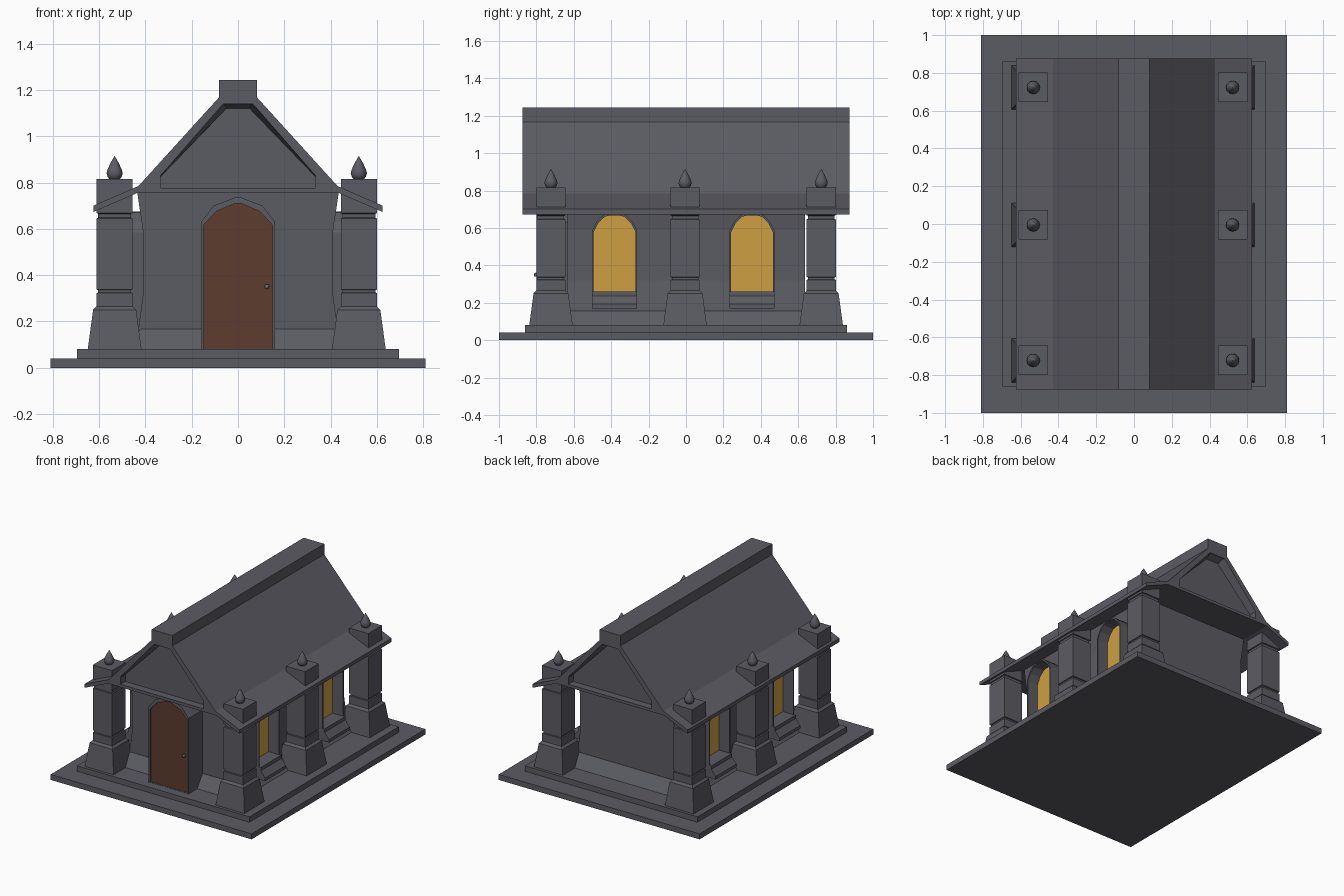
import bpy, bmesh, math

if "Cube" in bpy.data.objects:
    bpy.data.objects.remove(bpy.data.objects["Cube"], do_unlink=True)


def material(name, rgb):
    m = bpy.data.materials.new(name)
    m.use_nodes = True
    m.diffuse_color = (*rgb, 1)
    node = next(n for n in m.node_tree.nodes if n.type == 'BSDF_PRINCIPLED')
    node.inputs["Base Color"].default_value = (*rgb, 1)
    node.inputs["Roughness"].default_value = 0.8
    return m


STONE = material("grey stone", (0.105, 0.105, 0.125))
WOOD = material("brown wood", (0.11, 0.045, 0.028))
GLASS = material("amber glass", (0.61, 0.35, 0.055))
METAL = material("grey metal", (0.16, 0.16, 0.17))


def loft(name, loops, mats=(STONE,), end_material=0):
    """Skin a list of equal-length point loops and cap both ends."""
    bm = bmesh.new()
    rings = [[bm.verts.new(p) for p in loop] for loop in loops]
    n = len(rings[0])
    for a, b in zip(rings, rings[1:]):
        for i in range(n):
            j = (i + 1) % n
            bm.faces.new((a[i], a[j], b[j], b[i]))
    bm.faces.new(rings[0][::-1])
    last = bm.faces.new(rings[-1])
    last.material_index = end_material
    bmesh.ops.recalc_face_normals(bm, faces=bm.faces[:])
    mesh = bpy.data.meshes.new(name)
    bm.to_mesh(mesh)
    bm.free()
    for m in mats:
        mesh.materials.append(m)
    obj = bpy.data.objects.new(name, mesh)
    bpy.context.collection.objects.link(obj)
    return obj


def rect(hx, hy, z, cx=0, cy=0):
    return [(cx + sx * hx, cy + sy * hy, z)
            for sx, sy in ((-1, -1), (1, -1), (1, 1), (-1, 1))]


def on_y(profile, y):
    return [(a, y, z) for a, z in profile]


def on_x(profile, x, cy=0):
    return [(x, cy + a, z) for a, z in profile]


def mirrored(half):
    """Close a right-hand half profile, listed bottom to top."""
    return half + [(-a, z) for a, z in reversed(half)]


# Stepped foundation
loft("ground_slab", [rect(0.81, 1, 0), rect(0.81, 1, 0.04)])
loft("upper_step", [rect(0.695, 0.86, 0.04), rect(0.695, 0.86, 0.08)])

# Walls with sloping plinth and flared top
loft("plinth", [rect(0.49, 0.70, 0.08), rect(0.42, 0.636, 0.168)])
wall = mirrored([(0.43, 0.08), (0.43, 0.168), (0.41, 0.32), (0.41, 0.585), (0.435, 0.757)])
loft("walls", [on_y(wall, -0.635), on_y(wall, 0.635)])

# Roof body with a recessed panel in each gable
outer = mirrored([(0.43, 0.755), (0.43, 0.785), (0.083, 1.167)])
opening = mirrored([(0.335, 0.776), (0.335, 0.83), (0.06, 1.145)])
panel = mirrored([(0.335, 0.776), (0.335, 0.825), (0.05, 1.12)])
loft("roof_body", [on_y(panel, -0.82), on_y(opening, -0.875), on_y(outer, -0.875),
                   on_y(outer, 0.875), on_y(opening, 0.875), on_y(panel, 0.82)])
loft("ridge_cap", [rect(0.083, 0.875, 1.14), rect(0.083, 0.875, 1.243)])
for side, label in ((1, "left"), (-1, "right")):
    eave = [(side * a, z) for a, z in
            ((0.42, 0.758), (0.43, 0.785), (0.625, 0.70), (0.625, 0.673), (0.435, 0.755))]
    loft(label + "_eave", [on_y(eave, -0.875), on_y(eave, 0.875)])

# Porch with the door set into its arch
arch = mirrored([(0.16, 0.08), (0.16, 0.63), (0.105, 0.70), (0, 0.735)][:3] + [(0.015, 0.735)])
leaf = mirrored([(0.15, 0.081), (0.15, 0.615), (0.095, 0.675), (0.012, 0.71)])
loft("porch_and_door", [on_y(arch, -0.63), on_y(arch, -0.80),
                        on_y(leaf, -0.80), on_y(leaf, -0.787)], (STONE, WOOD), 1)
bpy.ops.mesh.primitive_uv_sphere_add(segments=10, ring_count=6, radius=0.011,
                                     location=(0.125, -0.802, 0.35))
knob = bpy.context.object
knob.name = "door_knob"
knob.data.materials.append(METAL)
bpy.ops.object.shade_smooth_by_angle()

# Arched window boxes and stepped sills
frame = mirrored([(0.12, 0.25), (0.12, 0.585), (0.095, 0.635), (0.058, 0.67), (0.03, 0.675)])
pane = mirrored([(0.113, 0.258), (0.113, 0.575), (0.088, 0.625), (0.052, 0.66), (0.025, 0.667)])
sill = [(0.40, 0.17), (0.57, 0.17), (0.57, 0.192), (0.535, 0.235), (0.535, 0.26), (0.40, 0.26)]
for side, label in ((1, "left"), (-1, "right")):
    for y, place in ((-0.382, "front"), (0.353, "back")):
        loft(f"{label}_{place}_window",
             [on_x(frame, side * 0.40, y), on_x(frame, side * 0.52, y),
              on_x(pane, side * 0.52, y), on_x(pane, side * 0.435, y)], (STONE, GLASS), 1)
        ledge = [(side * a, z) for a, z in sill]
        loft(f"{label}_{place}_sill", [on_y(ledge, y - 0.12), on_y(ledge, y + 0.12)])

# Buttress columns with grooves and pointed finials
sections = [(0.116, 0.08), (0.093, 0.25), (0.078, 0.265), (0.078, 0.322), (0.071, 0.325),
            (0.071, 0.335), (0.078, 0.338), (0.078, 0.645), (0.071, 0.648), (0.071, 0.665),
            (0.078, 0.668), (0.078, 0.815)]
bulb = [(0.018, 0.81), (0.03, 0.824), (0.035, 0.84), (0.031, 0.856), (0.018, 0.884), (0.001, 0.914)]
for x, label in ((0.522, "left"), (-0.533, "right")):
    for y, place in ((-0.722, "front"), (-0.005, "middle"), (0.723, "back")):
        loft(f"{label}_{place}_column", [rect(h, h, z, x, y) for h, z in sections])
        rings = [[(x + r * math.cos(k * math.tau / 12), y + r * math.sin(k * math.tau / 12), z)
                  for k in range(12)] for r, z in bulb]
        finial = loft(f"{label}_{place}_finial", rings)
        finial.data.shade_smooth()
